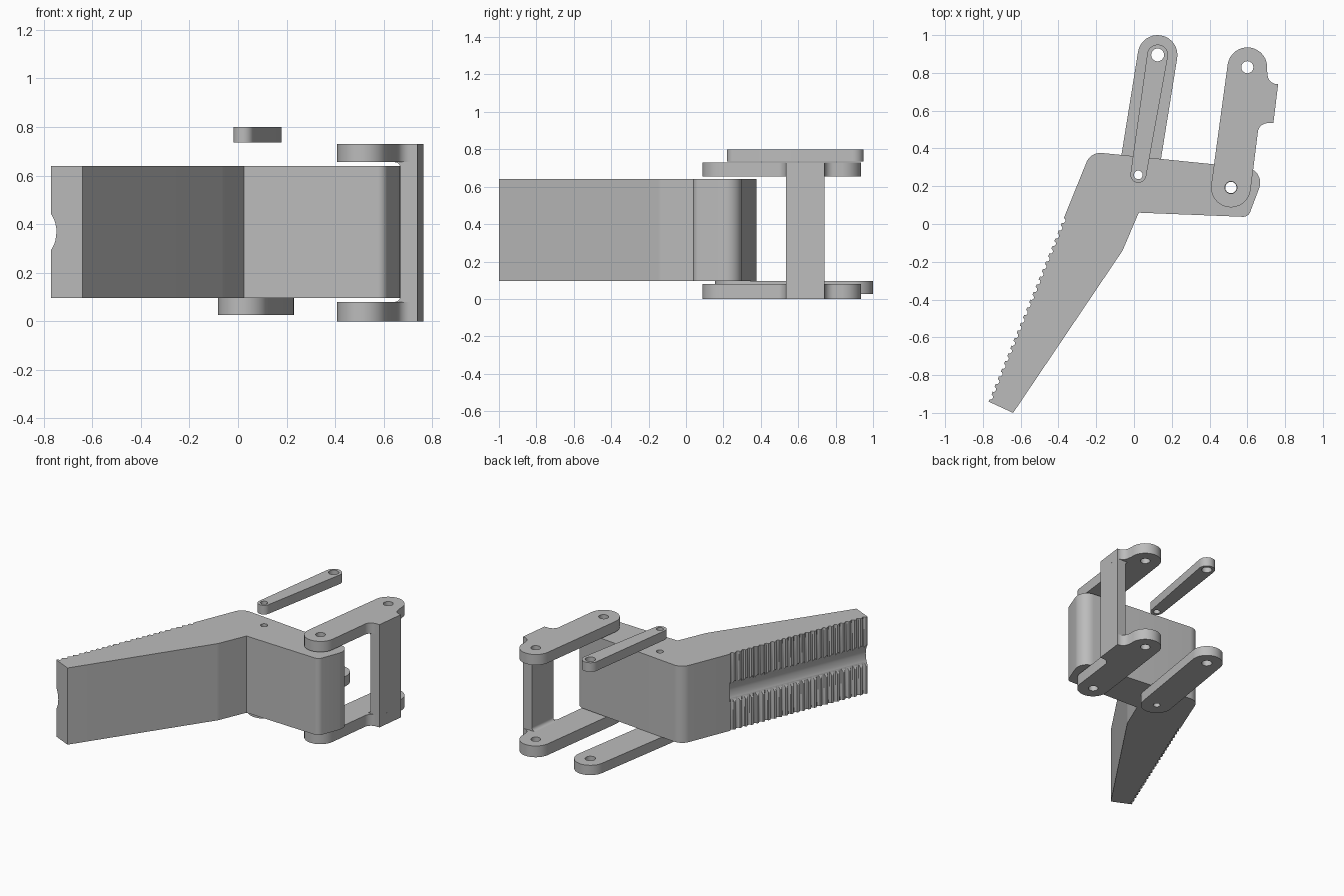
import bpy, bmesh, math
from mathutils import Vector, Matrix

cube = bpy.data.objects.get("Cube")
if cube:
    bpy.data.objects.remove(cube, do_unlink=True)

grey = bpy.data.materials.new("plain_grey")
grey.use_nodes = True
colour = (0.5, 0.5, 0.5, 1)
grey.diffuse_color = colour
grey.node_tree.nodes["Principled BSDF"].inputs["Base Color"].default_value = colour


def arc(c, r, a0, a1, n=16):
    """Points on an arc, angles in degrees."""
    angles = [math.radians(a0 + (a1 - a0) * i / n) for i in range(n + 1)]
    return [(c[0] + r * math.cos(a), c[1] + r * math.sin(a)) for a in angles]


def rounded(corner, before, after, r, n=10):
    """Replace a corner by a tangent arc."""
    p = Vector(corner)
    d0 = (Vector(before) - p).normalized()
    d1 = (Vector(after) - p).normalized()
    half = d0.angle(d1) / 2
    centre = p + (d0 + d1).normalized() * r / math.sin(half)
    start = p + d0 * r / math.tan(half) - centre
    end = p + d1 * r / math.tan(half) - centre
    sweep = start.angle(end)
    return [tuple(centre + (start * math.sin((1 - i / n) * sweep)
                            + end * math.sin(i / n * sweep)) / math.sin(sweep))
            for i in range(n + 1)]


def prism(name, outline, z0, z1):
    """Extrude a flat outline from z0 to z1."""
    bm = bmesh.new()
    face = bm.faces.new([bm.verts.new((x, y, z0)) for x, y in outline])
    top = bmesh.ops.extrude_face_region(bm, geom=[face])["geom"]
    moved = [v for v in top if isinstance(v, bmesh.types.BMVert)]
    bmesh.ops.translate(bm, verts=moved, vec=(0, 0, z1 - z0))
    bmesh.ops.recalc_face_normals(bm, faces=bm.faces)
    mesh = bpy.data.meshes.new(name)
    bm.to_mesh(mesh)
    bm.free()
    obj = bpy.data.objects.new(name, mesh)
    bpy.context.collection.objects.link(obj)
    mesh.materials.append(grey)
    return obj


def select(obj):
    bpy.ops.object.select_all(action='DESELECT')
    obj.select_set(True)
    bpy.context.view_layer.objects.active = obj


def cut(obj, cutter):
    """Subtract a cutter and remove it."""
    mod = obj.modifiers.new("cut", 'BOOLEAN')
    mod.operation = 'DIFFERENCE'
    mod.solver = 'EXACT'
    mod.object = cutter
    select(obj)
    bpy.ops.object.modifier_apply(modifier=mod.name)
    bpy.data.objects.remove(cutter, do_unlink=True)


def drill(obj, centre, r):
    cut(obj, prism("drill", arc(centre, r, 0, 345, 23), -0.5, 1.5))


def smooth(obj):
    select(obj)
    bpy.ops.object.shade_smooth_by_angle(angle=math.radians(30))


def link_outline(a, ra, b, rb):
    """Outline around two end circles."""
    d = Vector(b) - Vector(a)
    ang = math.degrees(math.atan2(d.y, d.x))
    off = math.degrees(math.acos((ra - rb) / d.length))
    return (arc(a, ra, ang + off, ang + 360 - off)
            + arc(b, rb, ang - off, ang + off))


# Pivots
jaw_pin, handle_pin = (0.023, 0.26), (0.125, 0.895)
hinge_pin, arm_pin = (0.513, 0.193), (0.6, 0.83)

# Jaw: wedge with rounded shoulder and scalloped teeth
tip, heel, elbow, inner = (-0.77, -0.94), (-0.64, -1.0), (-0.06, -0.14), (0.025, 0.06)
low, high, shoulder = (0.605, 0.037), (0.7, 0.288), (-0.229, 0.382)
outline = [tip, heel]
outline += rounded(elbow, heel, inner, 0.1, 4)
outline += [inner]
outline += rounded(low, inner, high, 0.04)
outline += rounded(high, low, shoulder, 0.08)
outline += rounded(shoulder, high, tip, 0.08)
teeth_start = Vector((-0.37, 0.035))
edge = Vector(tip) - teeth_start
along = edge.normalized()
inward = Vector((-along.y, along.x))
teeth, notch = 24, 0.014
pitch = edge.length / teeth
for i in range(teeth):
    centre = teeth_start + along * pitch * (i + 0.4)
    for k in range(7):
        a = math.pi * k / 6
        outline.append(tuple(centre - along * notch * math.cos(a)
                             + inward * notch * math.sin(a)))
jaw = prism("jaw", outline, 0.095, 0.64)

# Rounded groove running along the toothed face
groove = prism("groove", arc((0, 0), 0.125, 0, 345, 47), 0, edge.length + 0.1)
axis_matrix = along.to_3d().to_track_quat('Z', 'Y').to_matrix().to_4x4()
origin = teeth_start - inward * 0.1
groove.data.transform(Matrix.Translation((origin.x, origin.y, 0.3675)) @ axis_matrix)
cut(jaw, groove)
drill(jaw, jaw_pin, 0.023)
drill(jaw, hinge_pin, 0.03)
smooth(jaw)

# Handle links, slim above and wide below
for name, ra, rb, z0, z1 in (("upper_link", 0.042, 0.055, 0.735, 0.8),
                             ("lower_link", 0.105, 0.105, 0.025, 0.095)):
    link = prism(name, link_outline(jaw_pin, ra, handle_pin, rb), z0, z1)
    drill(link, jaw_pin, 0.023)
    drill(link, handle_pin, 0.034)
    smooth(link)

# Bracket plates with a lug for the bar
plate_outline = (arc(hinge_pin, 0.105, 172, 352)
                 + arc((0.709, 0.48), 0.054, 180, 90, 10)
                 + [(0.738, 0.534), (0.763, 0.74)]
                 + arc((0.76, 0.793), 0.053, -90, -180, 10)
                 + arc(arm_pin, 0.105, -8, 172))
for name, z0, z1 in (("lower_plate", 0, 0.08), ("upper_plate", 0.655, 0.73)):
    plate = prism(name, plate_outline, z0, z1)
    for pin in (hinge_pin, arm_pin):
        drill(plate, pin, 0.032)
    smooth(plate)

# Upright bar joining the plates, filleted on its inner side
r = 0.023
bar_outline = ([(0.738, 0.08), (0.738, 0.655)]
               + arc((0.668 - r, 0.655 - r), r, 90, 0, 6)
               + arc((0.668 - r, 0.08 + r), r, 0, -90, 6))
bar = prism("bracket_bar", bar_outline, 0, 0.206)
for v in bar.data.vertices:
    x, z, y = v.co
    v.co = (x + y * 0.12, 0.534 + y, z)
bar.data.flip_normals()
smooth(bar)
